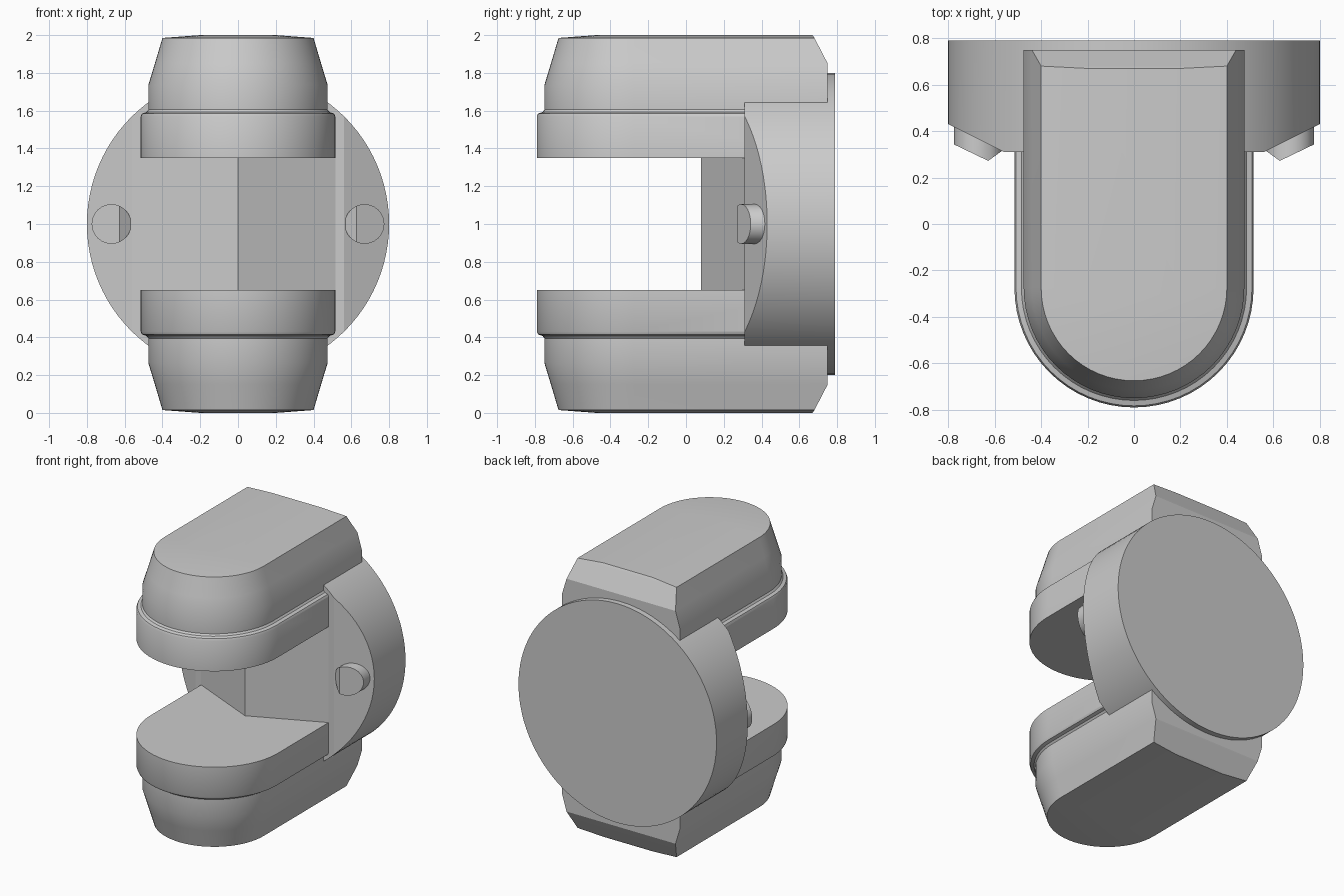
import bpy, bmesh, math
from mathutils import Matrix, Vector

cube = bpy.data.objects.get("Cube")
if cube:
    bpy.data.objects.remove(cube, do_unlink=True)

MID = 1.0        # height of the symmetry plane
NOSE_Y = -0.275  # centre of the rounded jaw front


def finish(name, bm):
    bmesh.ops.recalc_face_normals(bm, faces=bm.faces)
    mesh = bpy.data.meshes.new(name)
    bm.to_mesh(mesh)
    bm.free()
    obj = bpy.data.objects.new(name, mesh)
    bpy.context.collection.objects.link(obj)
    bpy.ops.object.select_all(action='DESELECT')
    obj.select_set(True)
    bpy.context.view_layer.objects.active = obj
    bpy.ops.object.shade_smooth_by_angle(angle=math.radians(25))
    return obj


def loft(name, rings):
    """Skin a stack of equal rings and cap both ends."""
    bm = bmesh.new()
    loops = [[bm.verts.new(p) for p in ring] for ring in rings]
    for a, b in zip(loops, loops[1:]):
        for i in range(len(a)):
            j = (i + 1) % len(a)
            bm.faces.new((a[i], a[j], b[j], b[i]))
    bm.faces.new(loops[0])
    bm.faces.new(loops[-1])
    return finish(name, bm)


def cylinder_y(x, radius, y0, y1, sides):
    bm = bmesh.new()
    place = Matrix.Translation((x, (y0 + y1) / 2, MID)) @ Matrix.Rotation(math.pi / 2, 4, 'X')
    bmesh.ops.create_cone(bm, cap_ends=True, segments=sides, radius1=radius,
                          radius2=radius, depth=y1 - y0, matrix=place)
    return bm


def slice_off(bm, point, normal):
    """Remove everything on the normal's side and close the cut."""
    cut = bmesh.ops.bisect_plane(bm, geom=bm.verts[:] + bm.edges[:] + bm.faces[:],
                                 plane_co=Vector(point), plane_no=Vector(normal),
                                 clear_outer=True)
    edges = [e for e in cut["geom_cut"] if isinstance(e, bmesh.types.BMEdge)]
    bmesh.ops.edgeloop_fill(bm, edges=edges)


def d_ring(radius, back, z, steps=32):
    """D-shaped outline: half circle in front, square behind."""
    ring = [(radius, back, z)]
    for i in range(steps + 1):
        a = -math.pi * i / steps
        ring.append((radius * math.cos(a), NOSE_Y + radius * math.sin(a), z))
    return ring + [(-radius, back, z)]


# Jaws: (height from middle, half width, back y)
jaw_profile = [
    (0.35, 0.515, 0.75), (0.57, 0.515, 0.75), (0.585, 0.508, 0.75),
    (0.592, 0.485, 0.75), (0.605, 0.475, 0.75), (0.735, 0.475, 0.75),
    (0.85, 0.44, 0.75), (0.985, 0.4, 0.68), (1.0, 0.2, 0.67),
]
for name, side in (("upper_jaw", 1), ("lower_jaw", -1)):
    loft(name, [d_ring(r, back, MID + side * h) for h, r, back in jaw_profile])

# Wedge-fronted web joining the jaws
plan = [(0, 0.08), (0.515, 0.31), (0.515, 0.5), (-0.515, 0.5), (-0.515, 0.31)]
loft("centre_web", [[(x, y, z) for x, y in plan] for z in (0.65, 1.35)])

# Back disc with slanted front shoulders
disc = cylinder_y(0, 0.8, 0.31, 0.79, 96)
for s in (1, -1):
    slice_off(disc, (s * 0.56, 0.31, MID), (s * 0.5, -1, 0))
finish("back_disc", disc)

# Studs on the shoulders
for name, s in (("left_stud", 1), ("right_stud", -1)):
    stud = cylinder_y(s * 0.67, 0.105, 0.2, 0.6, 24)
    slice_off(stud, (s * 0.628, 0.272, MID), (s * 0.48, -1, 0))
    slice_off(stud, (s * 0.628, 0.272, MID), (s * -0.72, -1, 0))
    finish(name, stud)
